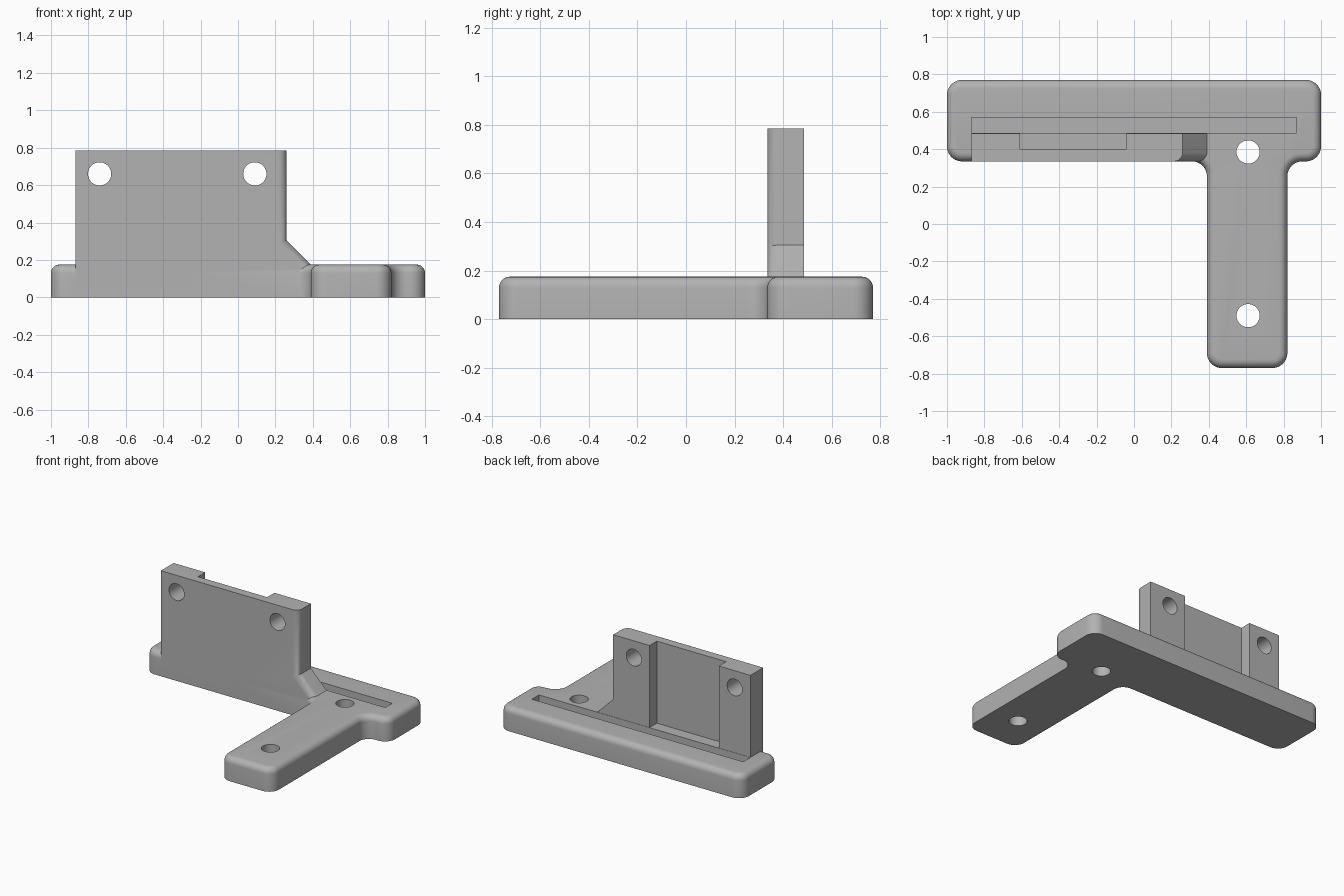
import bpy, bmesh, math
from mathutils import Vector, Matrix

if "Cube" in bpy.data.objects:
    bpy.data.objects.remove(bpy.data.objects["Cube"], do_unlink=True)

HEIGHT, EDGE, CORNER = 0.175, 0.045, 0.08
FRONT, BACK = 0.335, 0.485          # wall faces along y
HOLE = 0.062

grey = bpy.data.materials.new("light_grey")
grey.use_nodes = True
grey.diffuse_color = (0.45, 0.45, 0.45, 1)
grey.node_tree.nodes["Principled BSDF"].inputs["Base Color"].default_value = (0.45, 0.45, 0.45, 1)


def make_object(name, bm):
    bmesh.ops.recalc_face_normals(bm, faces=bm.faces[:])
    mesh = bpy.data.meshes.new(name)
    bm.to_mesh(mesh)
    bm.free()
    mesh.materials.append(grey)
    obj = bpy.data.objects.new(name, mesh)
    bpy.context.collection.objects.link(obj)
    return obj


def prism(points, shift):
    """Extrude a closed outline of 3D points along a vector."""
    bm = bmesh.new()
    face = bm.faces.new([bm.verts.new(p) for p in points])
    result = bmesh.ops.extrude_face_region(bm, geom=[face], use_keep_orig=True)
    verts = [g for g in result["geom"] if isinstance(g, bmesh.types.BMVert)]
    bmesh.ops.translate(bm, verts=verts, vec=shift)
    return bm


def rounded(points, radius, steps=10):
    """Replace every right-angled corner of a 2D outline with an arc."""
    out = []
    for i, p in enumerate(points):
        p = Vector(p)
        a = (Vector(points[i - 1]) - p).normalized()
        b = (Vector(points[(i + 1) % len(points)]) - p).normalized()
        centre = p + (a + b) * radius
        for k in range(steps + 1):
            t = k / steps * math.pi / 2
            q = centre - b * radius * math.cos(t) - a * radius * math.sin(t)
            out.append((q.x, q.y, 0))
    return out


def box(name, low, high):
    bm = bmesh.new()
    bmesh.ops.create_cube(bm, size=1)
    low, high = Vector(low), Vector(high)
    bmesh.ops.scale(bm, verts=bm.verts, vec=high - low)
    bmesh.ops.translate(bm, verts=bm.verts, vec=(low + high) / 2)
    return make_object(name, bm)


def drill(name, centre, axis):
    bm = bmesh.new()
    turn = Matrix.Rotation(math.pi / 2, 4, "X") if axis == "Y" else Matrix()
    bmesh.ops.create_cone(bm, cap_ends=True, segments=48, radius1=HOLE, radius2=HOLE,
                          depth=0.6, matrix=Matrix.Translation(centre) @ turn)
    return make_object(name, bm)


def combine(target, tool, operation):
    """Apply a boolean and discard the tool object."""
    mod = target.modifiers.new(operation.lower(), "BOOLEAN")
    mod.operation, mod.object, mod.solver = operation, tool, "EXACT"
    bpy.context.view_layer.objects.active = target
    bpy.ops.object.modifier_apply(modifier=mod.name)
    bpy.data.objects.remove(tool, do_unlink=True)


# T-shaped base with rounded corners and a rounded top rim
outline = [(-1, FRONT), (0.39, FRONT), (0.39, -0.77), (0.82, -0.77),
           (0.82, FRONT), (1, FRONT), (1, 0.77), (-1, 0.77)]
bm = prism(rounded(outline, CORNER), (0, 0, HEIGHT))
rim = [e for e in bm.edges if all(v.co.z > HEIGHT / 2 for v in e.verts)]
bmesh.ops.bevel(bm, geom=rim, offset=EDGE, segments=6, profile=0.5,
                affect="EDGES", clamp_overlap=False)
bracket = make_object("mounting_bracket", bm)

# Upright wall with a sloped gusset, front edge rounded on the gusset side
side = [(-0.87, 0.06), (0.39, 0.06), (0.39, HEIGHT), (0.26, 0.305), (0.26, 0.785), (-0.87, 0.785)]
bm = prism([(x, FRONT, z) for x, z in side], (0, BACK - FRONT, 0))
soft = [e for e in bm.edges
        if all(v.co.y < FRONT + 0.01 and v.co.x > 0 and v.co.z > 0.1 for v in e.verts)]
bmesh.ops.bevel(bm, geom=soft, offset=EDGE, segments=6, profile=0.5, affect="EDGES")
combine(bracket, make_object("wall", bm), "UNION")

# Recess in the back of the wall, and the slot behind it
combine(bracket, box("recess", (-0.61, 0.40, HEIGHT), (-0.04, BACK + 0.03, 0.9)), "DIFFERENCE")
combine(bracket, box("slot", (-0.87, BACK + 0.002, 0.08), (0.87, 0.57, 0.3)), "DIFFERENCE")

# Screw holes
for y in (0.385, -0.49):
    combine(bracket, drill("base_hole", (0.61, y, 0.1), "Z"), "DIFFERENCE")
for x in (-0.74, 0.09):
    combine(bracket, drill("wall_hole", (x, 0.41, 0.66), "Y"), "DIFFERENCE")

bpy.ops.object.select_all(action="DESELECT")
bracket.select_set(True)
bpy.context.view_layer.objects.active = bracket
bpy.ops.object.shade_smooth_by_angle(angle=math.radians(30))
